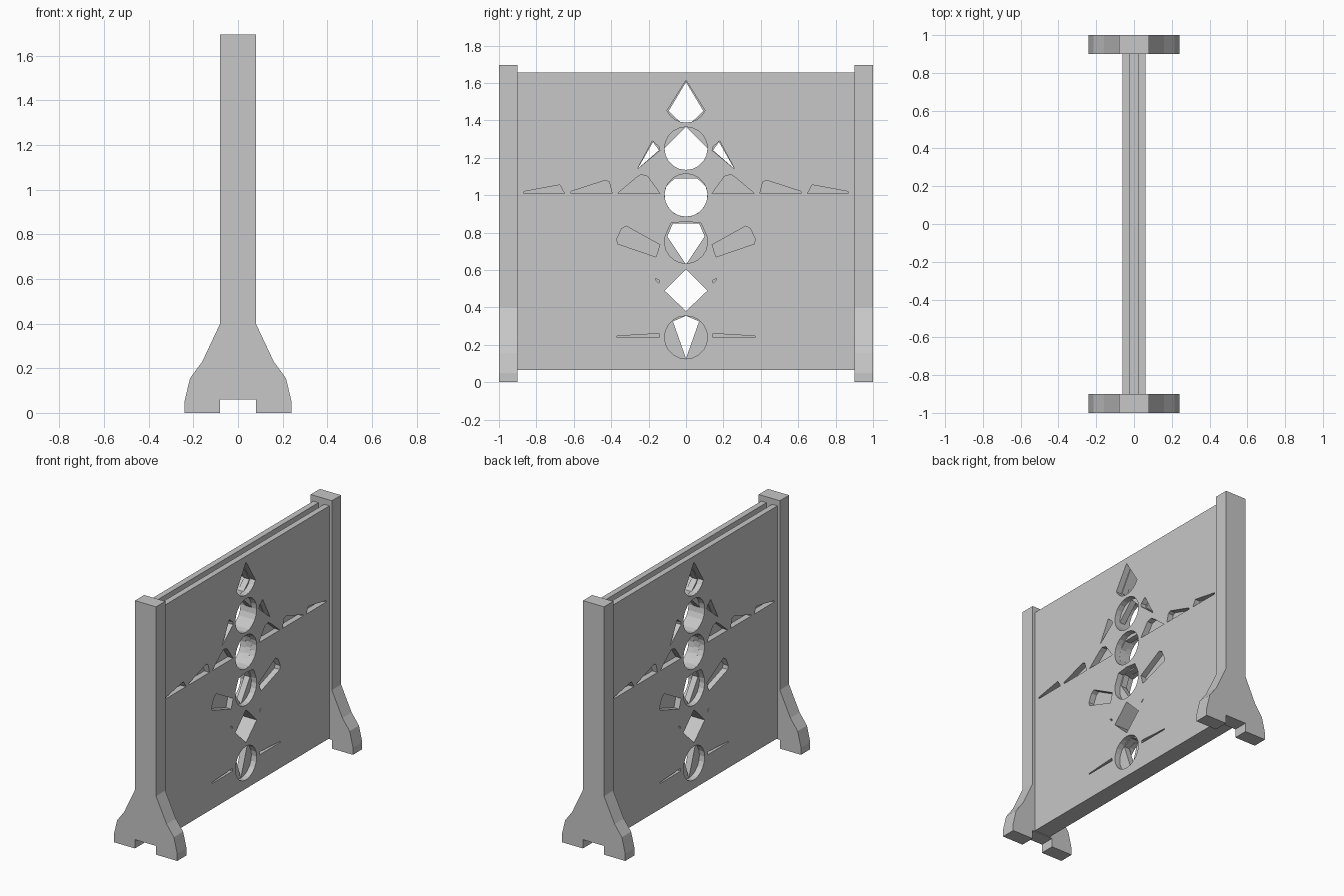
import bpy
from math import pi, sin, cos

cube = bpy.data.objects.get("Cube")
if cube:
    bpy.data.objects.remove(cube)

GREY = (0.57, 0.57, 0.57, 1)
mat = bpy.data.materials.new("plain grey")
mat.use_nodes = True
mat.diffuse_color = GREY
mat.node_tree.nodes["Principled BSDF"].inputs["Base Color"].default_value = GREY


def extruded(name, loops, thickness, location, rotation):
    """Fill closed outlines (inner loops become holes) and give them thickness."""
    curve = bpy.data.curves.new(name, "CURVE")
    curve.dimensions = "2D"
    curve.fill_mode = "BOTH"
    curve.extrude = thickness / 2
    for loop in loops:
        spline = curve.splines.new("POLY")
        spline.points.add(len(loop) - 1)
        for point, (u, v) in zip(spline.points, loop):
            point.co = (u, v, 0, 1)
        spline.use_cyclic_u = True
    obj = bpy.data.objects.new(name, curve)
    bpy.context.collection.objects.link(obj)
    obj.location = location
    obj.rotation_euler = rotation
    bpy.ops.object.select_all(action="DESELECT")
    obj.select_set(True)
    bpy.context.view_layer.objects.active = obj
    bpy.ops.object.convert(target="MESH")
    bpy.ops.object.shade_flat()
    obj.data.materials.clear()
    obj.data.materials.append(mat)
    return obj


def flip(points):
    return [(-u, v) for u, v in reversed(points)]


def symmetric(half):
    """Close a right-hand outline with its mirror image."""
    return half + [(-u, v) for u, v in reversed(half) if u]


def arc(z, start, end, steps, r=0.115):
    """Right-hand arc; angles in degrees up from horizontal."""
    out = []
    for i in range(steps + 1):
        a = (start + (end - start) * i / steps) * pi / 180
        u = r * cos(a)
        out.append((u if u > 1e-5 else 0, z + r * sin(a)))
    return out


def rectangle(half_width, bottom, top):
    return symmetric([(half_width, bottom), (half_width, top)])


# Column of openings in the outer boards
diamond = symmetric([(0, 0.605), (0.115, 0.49), (0, 0.38)])
column = [symmetric(arc(z, 90, -90, 10)) for z in (0.24, 1.0, 1.25)]
column += [
    diamond,
    symmetric([(0, 1.615)] + arc(1.5, -25, -90, 4, 0.112)),
    symmetric([(0, 0.86), (0.08, 0.85)] + arc(0.75, 30, -90, 7)),
]

# Shallow recesses on either side of the column
sides = [
    [(0.14, 1.24), (0.145, 1.26), (0.18, 1.29), (0.26, 1.14)],
    [(0.14, 1.01), (0.205, 1.1), (0.24, 1.11), (0.27, 1.09), (0.365, 1.01)],
    [(0.395, 1.01), (0.41, 1.07), (0.43, 1.08), (0.615, 1.02), (0.615, 1.01)],
    [(0.65, 1.01), (0.675, 1.055), (0.865, 1.02), (0.865, 1.01)],
    [(0.16, 0.67), (0.14, 0.735), (0.32, 0.835), (0.345, 0.82),
     (0.37, 0.765), (0.365, 0.74)],
    [(0.145, 0.53), (0.145, 0.545), (0.165, 0.555), (0.16, 0.545)],
    [(0.145, 0.24), (0.145, 0.26), (0.37, 0.247), (0.37, 0.24)],
]
recesses = sides + [flip(s) for s in sides]

# Narrower openings through the core
vent = [(0.176, 1.285), (0.258, 1.142), (0.145, 1.24)]
core_holes = [
    vent, flip(vent), diamond,
    symmetric([(0, 1.605), (0.093, 1.45), (0.03, 1.39)]),
    symmetric([(0, 1.365)] + arc(1.25, 0, -90, 5)),
    symmetric([(0.06, 1.09)] + arc(1.0, 25, -90, 6)),
    symmetric([(0.07, 0.85), (0.1, 0.78), (0, 0.63)]),
    symmetric([(0, 0.355), (0.07, 0.325), (0, 0.127)]),
]

# Three-layer panel with a slot along its top edge
UPRIGHT = (pi / 2, 0, pi / 2)
for name, x in (("left_board", 0.041), ("right_board", -0.041)):
    extruded(name, [rectangle(0.91, 0.065, 1.655)] + column + recesses,
             0.04, (x, 0, 0), UPRIGHT)
extruded("panel_core", [rectangle(0.91, 0.065, 1.61)] + core_holes,
         0.042, (0, 0, 0), UPRIGHT)

# End posts with flared, notched feet
post = symmetric([(0.08, 1.695), (0.08, 0.4), (0.16, 0.23), (0.215, 0.155),
                  (0.24, 0.05), (0.24, 0), (0.08, 0), (0.08, 0.06)])
for name, y in (("front_post", -0.95), ("back_post", 0.95)):
    extruded(name, [post], 0.1, (0, y, 0), (pi / 2, 0, 0))
